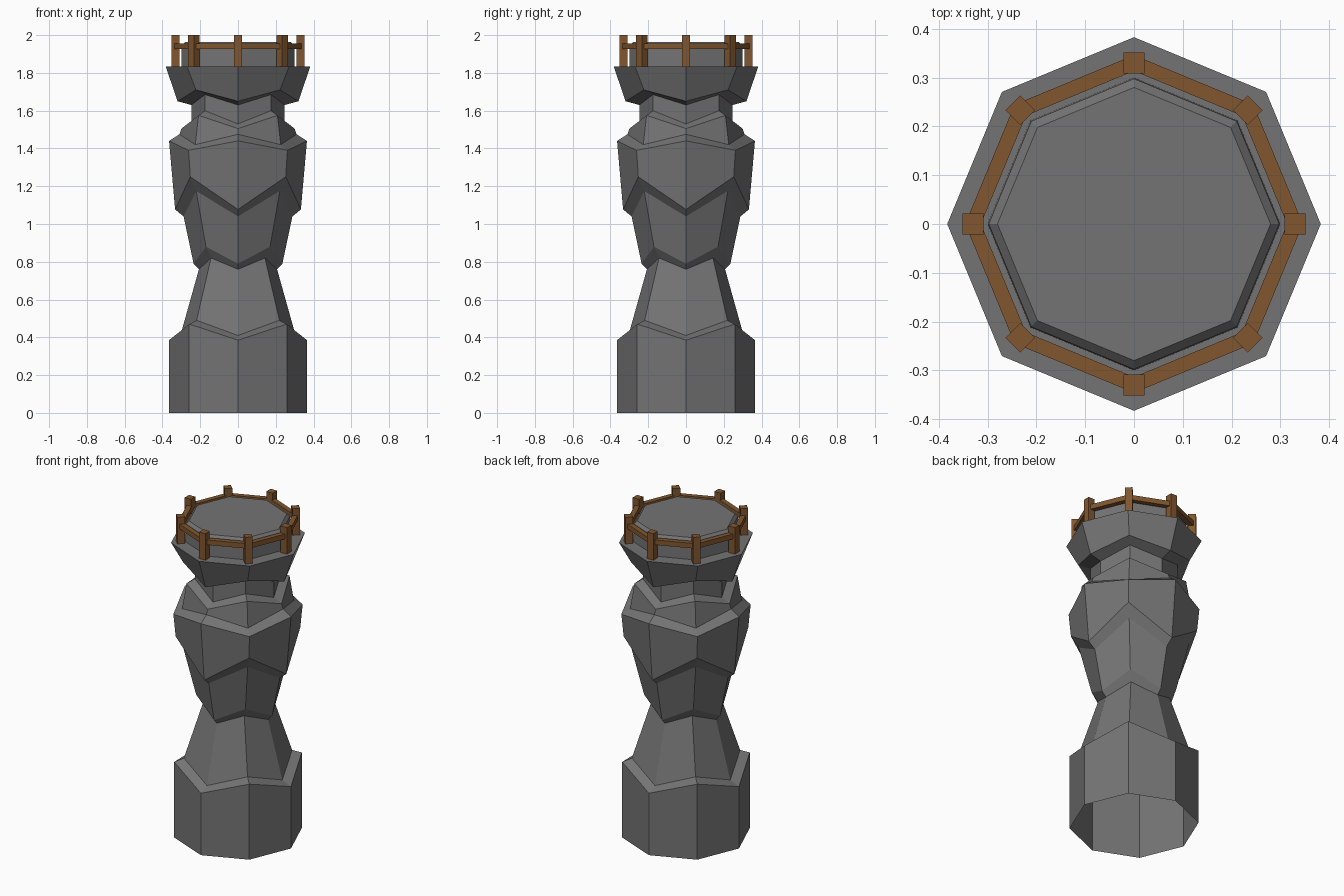
import bpy, bmesh, math
from mathutils import Matrix

cube = bpy.data.objects.get("Cube")
if cube:
    bpy.data.objects.remove(cube)


def make_material(name, rgb):
    mat = bpy.data.materials.new(name)
    mat.use_nodes = True
    mat.diffuse_color = (*rgb, 1)
    mat.node_tree.nodes["Principled BSDF"].inputs["Base Color"].default_value = (*rgb, 1)
    return mat


stone = make_material("grey_stone", (0.175, 0.175, 0.175))
wood = make_material("brown_wood", (0.22, 0.095, 0.028))
SIDES = 8
STEP = math.tau / SIDES


def finish(bm, name, mat):
    bmesh.ops.recalc_face_normals(bm, faces=bm.faces)
    mesh = bpy.data.meshes.new(name)
    bm.to_mesh(mesh)
    bm.free()
    mesh.materials.append(mat)
    obj = bpy.data.objects.new(name, mesh)
    bpy.context.collection.objects.link(obj)
    return obj


def box(name, size, radius, angle, z, mat):
    """Box pushed out from the axis and turned to face outwards."""
    bm = bmesh.new()
    place = (Matrix.Rotation(angle, 4, "Z") @ Matrix.Translation((radius, 0, z))
             @ Matrix.Diagonal((*size, 1)))
    bmesh.ops.create_cube(bm, size=1, matrix=place)
    return finish(bm, name, mat)


# Tower rings: radius and height on the axes, then on the diagonals
rings = [
    (0.365, 0.0, 0.365, 0.0),       # foot
    (0.365, 0.385, 0.365, 0.47),
    (0.305, 0.41, 0.31, 0.49),      # lower ledge
    (0.207, 0.76, 0.202, 0.82),     # waist
    (0.235, 0.79, 0.24, 0.88),
    (0.288, 1.04, 0.313, 1.175),    # flare
    (0.333, 1.077, 0.357, 1.25),    # drum
    (0.365, 1.44, 0.37, 1.39),
    (0.31, 1.475, 0.32, 1.42),      # upper ledge
    (0.30, 1.505, 0.295, 1.575),    # collar
    (0.247, 1.53, 0.247, 1.60),     # neck
    (0.247, 1.63, 0.247, 1.685),
    (0.32, 1.65, 0.315, 1.71),      # crown
    (0.383, 1.835, 0.383, 1.835),
    (0.30, 1.835, 0.30, 1.835),     # raised deck
    (0.298, 1.945, 0.298, 1.945),
    (0.28, 1.963, 0.28, 1.963),
]

# Stone tower, open at the foot
bm = bmesh.new()
previous = None
for ring in rings:
    verts = []
    for i in range(SIDES):
        r, z = ring[2:] if i % 2 else ring[:2]
        verts.append(bm.verts.new((r * math.cos(i * STEP), r * math.sin(i * STEP), z)))
    if previous:
        for i in range(SIDES):
            j = (i + 1) % SIDES
            bm.faces.new((previous[i], previous[j], verts[j], verts[i]))
    previous = verts
bm.faces.new(previous)
finish(bm, "stone_tower", stone)

# Wooden railing around the crown
POST_RADIUS = 0.33
chord = 2 * POST_RADIUS * math.sin(STEP / 2)
for i in range(SIDES):
    box(f"railing_post_{i + 1}", (0.043, 0.043, 0.165), POST_RADIUS, i * STEP, 1.9175, wood)
    box(f"railing_bar_{i + 1}", (0.03, chord, 0.031),
        POST_RADIUS * math.cos(STEP / 2), (i + 0.5) * STEP, 1.941, wood)
